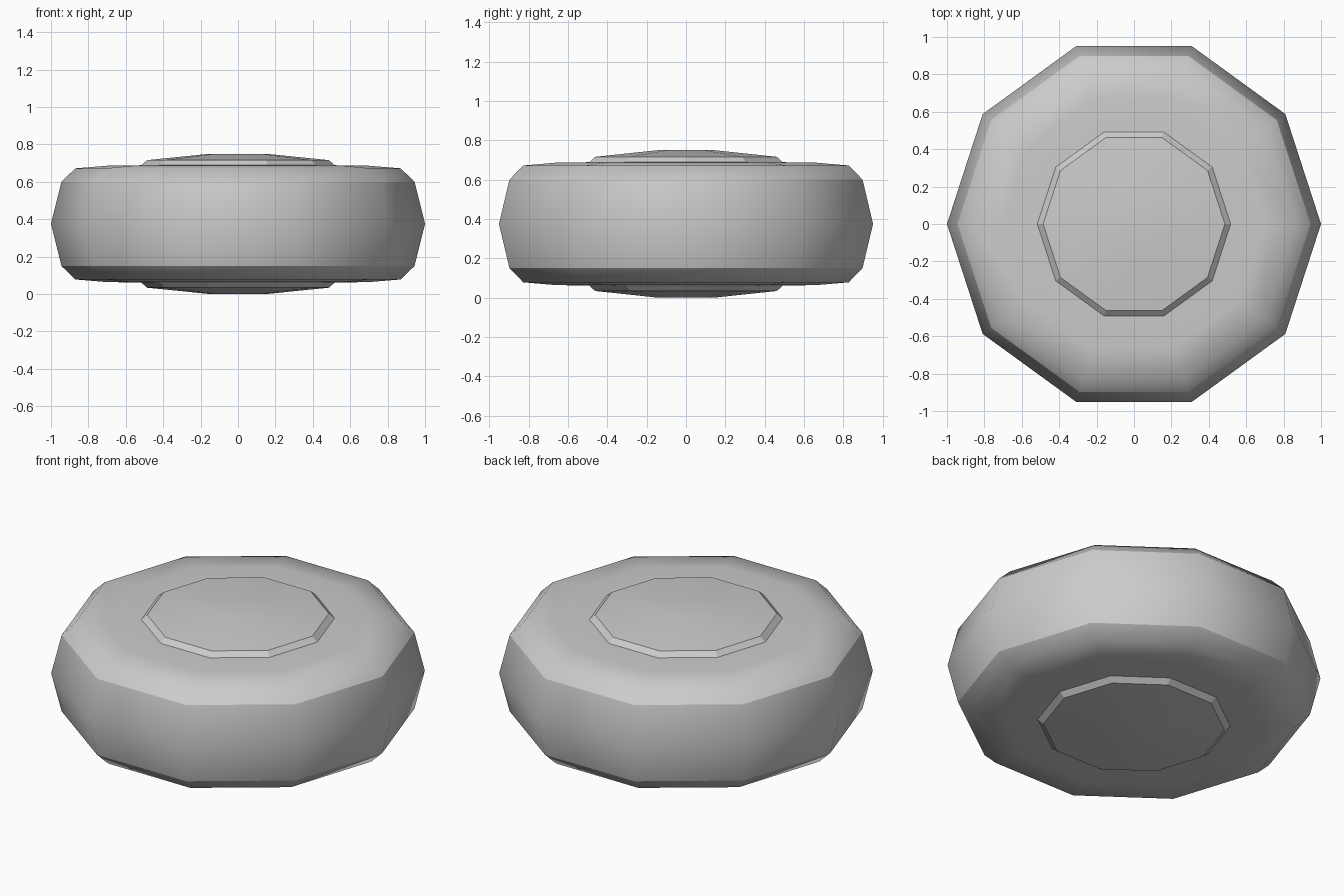
import bpy, bmesh, math

if "Cube" in bpy.data.objects:
    bpy.data.objects.remove(bpy.data.objects["Cube"])

SIDES = 10
MID = 0.375  # height of the axle plane of symmetry


def lathe(name, profile, sharp_rings=(), flat_bands=(), cap=False):
    """Spin (radius, z) points around z into a ten-sided shell, outward normals."""
    bm = bmesh.new()
    rings = []
    for r, z in profile:
        rings.append([bm.verts.new((r * math.cos(2 * math.pi * i / SIDES),
                                    r * math.sin(2 * math.pi * i / SIDES), z))
                      for i in range(SIDES)])
    for k in range(len(rings) - 1):
        a, b = rings[k], rings[k + 1]
        for i in range(SIDES):
            j = (i + 1) % SIDES
            f = bm.faces.new((a[i], a[j], b[j], b[i]))
            f.smooth = k not in flat_bands
    if cap:
        for ring in (rings[0], rings[-1]):
            bm.faces.new(ring).smooth = True
    bmesh.ops.recalc_face_normals(bm, faces=bm.faces)
    for k in sharp_rings:
        for i in range(SIDES):
            bm.edges.get((rings[k][i], rings[k][(i + 1) % SIDES])).smooth = False
    mesh = bpy.data.meshes.new(name)
    bm.to_mesh(mesh)
    bm.free()
    obj = bpy.data.objects.new(name, mesh)
    bpy.context.collection.objects.link(obj)
    return obj


def mirrored(half):
    """Mirror an upper profile (height above mid plane) to the lower side."""
    upper = [(r, MID + h) for r, h in half]
    lower = [(r, MID - h) for r, h in reversed(half) if h > 0]
    return lower, upper


# Tyre: rounded side wall with a crisp shoulder at top and bottom
half = [(1.0, 0.0), (0.944, 0.225), (0.87, 0.297), (0.70, 0.311), (0.50, 0.314)]
lower, upper = mirrored(half)
lathe("tyre", lower + upper, sharp_rings=(3, 5))

# Hub: shallow domed caps with a flat chamfered rim, passing through the tyre
half = [(0.527, 0.305), (0.486, 0.341), (0.15, 0.375)]
lower, upper = mirrored(half)
lathe("hub", lower + upper, sharp_rings=(1, 2, 3, 4), flat_bands=(1, 2, 3), cap=True)
